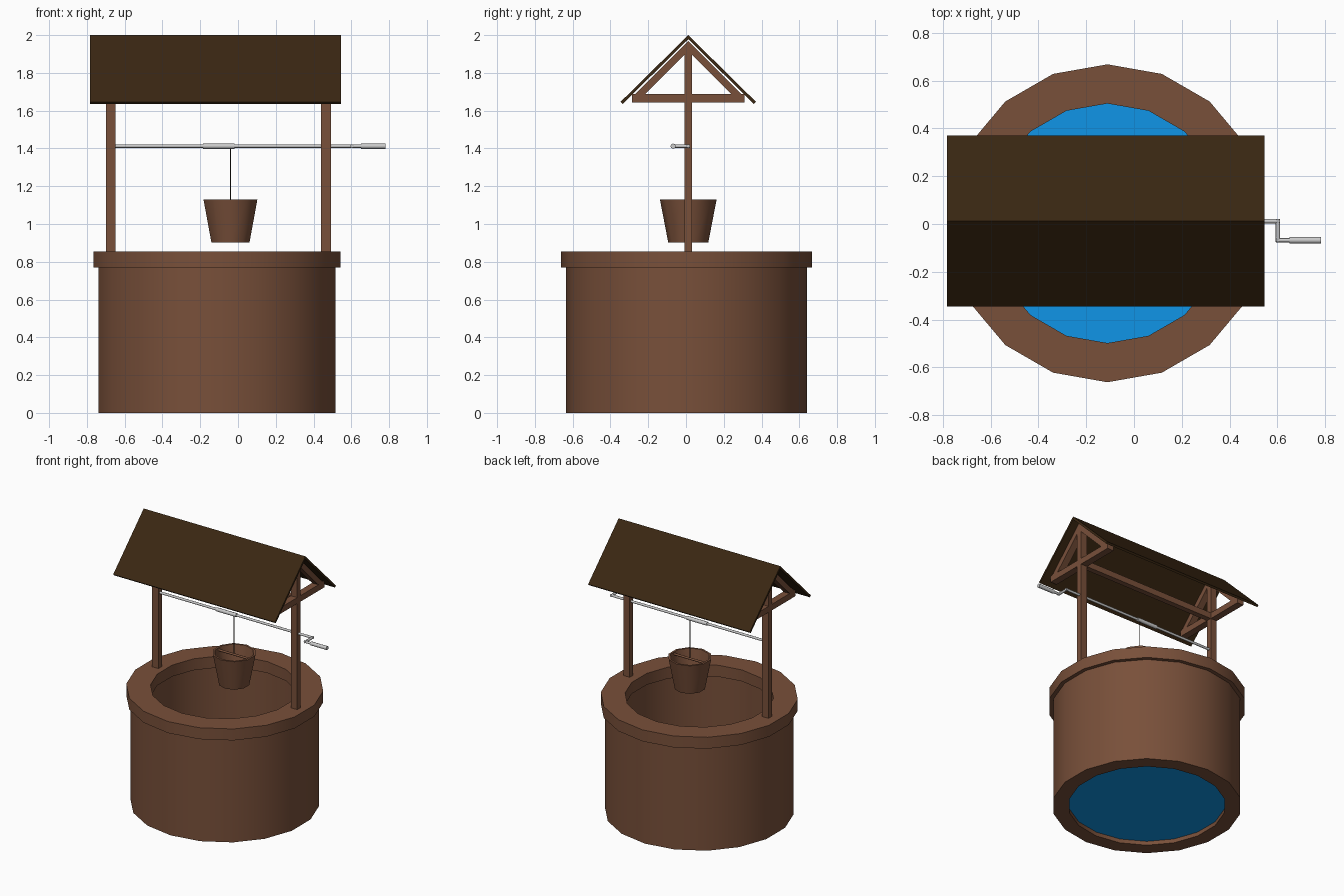
import bpy, bmesh, math
from mathutils import Vector

if "Cube" in bpy.data.objects:
    bpy.data.objects.remove(bpy.data.objects["Cube"])

CX, CY = -0.111, 0.003      # well shaft centre
RY = 0.012                  # centre line of the timber frame
BX = -0.04                  # bucket centre
POSTS = {"left": -0.674, "right": 0.466}


def material(name, rgb):
    m = bpy.data.materials.new(name)
    m.diffuse_color = (*rgb, 1)
    m.use_nodes = True
    m.node_tree.nodes["Principled BSDF"].inputs["Base Color"].default_value = m.diffuse_color
    return m


WOOD = material("wood", (0.19, 0.08, 0.042))
ROOF = material("dark_roof", (0.042, 0.02, 0.006))
WATER = material("water", (0.005, 0.30, 0.80))
ROPE = material("rope", (0.03, 0.025, 0.02))


def finish(name, bm, mat=None, smooth=None):
    bmesh.ops.remove_doubles(bm, verts=bm.verts, dist=1e-5)
    bmesh.ops.recalc_face_normals(bm, faces=bm.faces)
    me = bpy.data.meshes.new(name)
    bm.to_mesh(me)
    bm.free()
    if mat:
        me.materials.append(mat)
    if smooth:
        me.shade_smooth()
        me.set_sharp_from_angle(angle=math.radians(smooth))
    ob = bpy.data.objects.new(name, me)
    bpy.context.collection.objects.link(ob)
    return ob


def lathe(name, profile, n, x, y, mat, closed=True):
    """Revolve (radius, z) points around a vertical axis, first corner at +y."""
    bm = bmesh.new()
    vs = [bm.verts.new((x, y + r, z)) for r, z in profile]
    es = [bm.edges.new(p) for p in zip(vs, vs[1:])]
    if closed:
        es.append(bm.edges.new((vs[-1], vs[0])))
    bmesh.ops.spin(bm, geom=vs + es, cent=(x, y, 0), axis=(0, 0, 1),
                   angle=math.tau, steps=n, use_merge=True)
    return finish(name, bm, mat, 40)


def extrude_x(name, profile, x0, x1, mat):
    """Extrude a (y, z) outline along x."""
    bm = bmesh.new()
    f = bm.faces.new([bm.verts.new((x0, RY + y, z)) for y, z in profile])
    new = bmesh.ops.extrude_face_region(bm, geom=[f], use_keep_orig=True)["geom"]
    bmesh.ops.translate(bm, vec=(x1 - x0, 0, 0),
                        verts=[v for v in new if isinstance(v, bmesh.types.BMVert)])
    return finish(name, bm, mat)


def beam(name, x0, x1, half_y, z0, z1):
    return extrude_x(name, [(-half_y, z0), (half_y, z0), (half_y, z1), (-half_y, z1)],
                     x0, x1, WOOD)


def rod(name, a, b, r, mat=None, n=8):
    """Thin cylinder between two points."""
    a, b = Vector(a), Vector(b)
    bm = bmesh.new()
    bmesh.ops.create_cone(bm, cap_ends=True, segments=n, radius1=r, radius2=r,
                          depth=(b - a).length)
    bm.transform((b - a).to_track_quat('Z', 'Y').to_matrix().to_4x4())
    bmesh.ops.translate(bm, vec=(a + b) / 2, verts=bm.verts)
    return finish(name, bm, mat, 50)


# Well shaft, rim and water
lathe("well_wall", [(0.637, 0), (0.637, 0.78), (0.53, 0.78), (0.53, 0)], 18, CX, CY, WOOD)
lathe("well_rim", [(0.665, 0.77), (0.665, 0.855), (0.501, 0.855), (0.501, 0.77)],
      18, CX, CY, WOOD)
lathe("water", [(0, 0.03), (0.53, 0.03)], 18, CX, CY, WATER, closed=False)

# Posts with a triangular truss on each
for side, x in POSTS.items():
    x0, x1 = x - 0.026, x + 0.026
    beam(side + "_post", x0, x1, 0.02, 0.80, 1.95)
    beam(side + "_tie_beam", x0, x1, 0.298, 1.642, 1.687)
    extrude_x(side + "_rafters", [(0, 1.97), (0.285, 1.685), (0.23, 1.685), (0, 1.915),
                                  (-0.23, 1.685), (-0.285, 1.685)], x0, x1, WOOD)
beam("long_beam", POSTS["left"], POSTS["right"], 0.02, 1.642, 1.687)

# Pitched roof
extrude_x("roof", [(0, 2.0), (0.358, 1.647), (0.347, 1.636), (0, 1.978),
                   (-0.347, 1.636), (-0.358, 1.647)], -0.783, 0.545, ROOF)

# Axle, spool and crank
Z, GY = 1.412, -0.068
rod("axle", (-0.66, RY, Z), (0.61, RY, Z), 0.009)
rod("spool", (-0.185, RY, Z), (-0.018, RY, Z), 0.014)
rod("crank_arm", (0.602, RY + 0.008, Z), (0.602, GY - 0.008, Z), 0.009)
rod("crank_pin", (0.595, GY, Z), (0.66, GY, Z), 0.009)
rod("crank_grip", (0.65, GY, Z), (0.782, GY, Z), 0.014)

# Bucket on its rope
lathe("bucket", [(0, 0.902), (0.106, 0.902), (0.15, 1.13), (0.135, 1.13),
                 (0.094, 0.92), (0, 0.92)], 10, BX, RY, WOOD, closed=False)
rod("bucket_bar", (BX - 0.132, RY, 1.115), (BX + 0.132, RY, 1.115), 0.008, WOOD)
rod("rope", (BX, RY, 1.115), (BX, RY, Z), 0.003, ROPE, 6)
